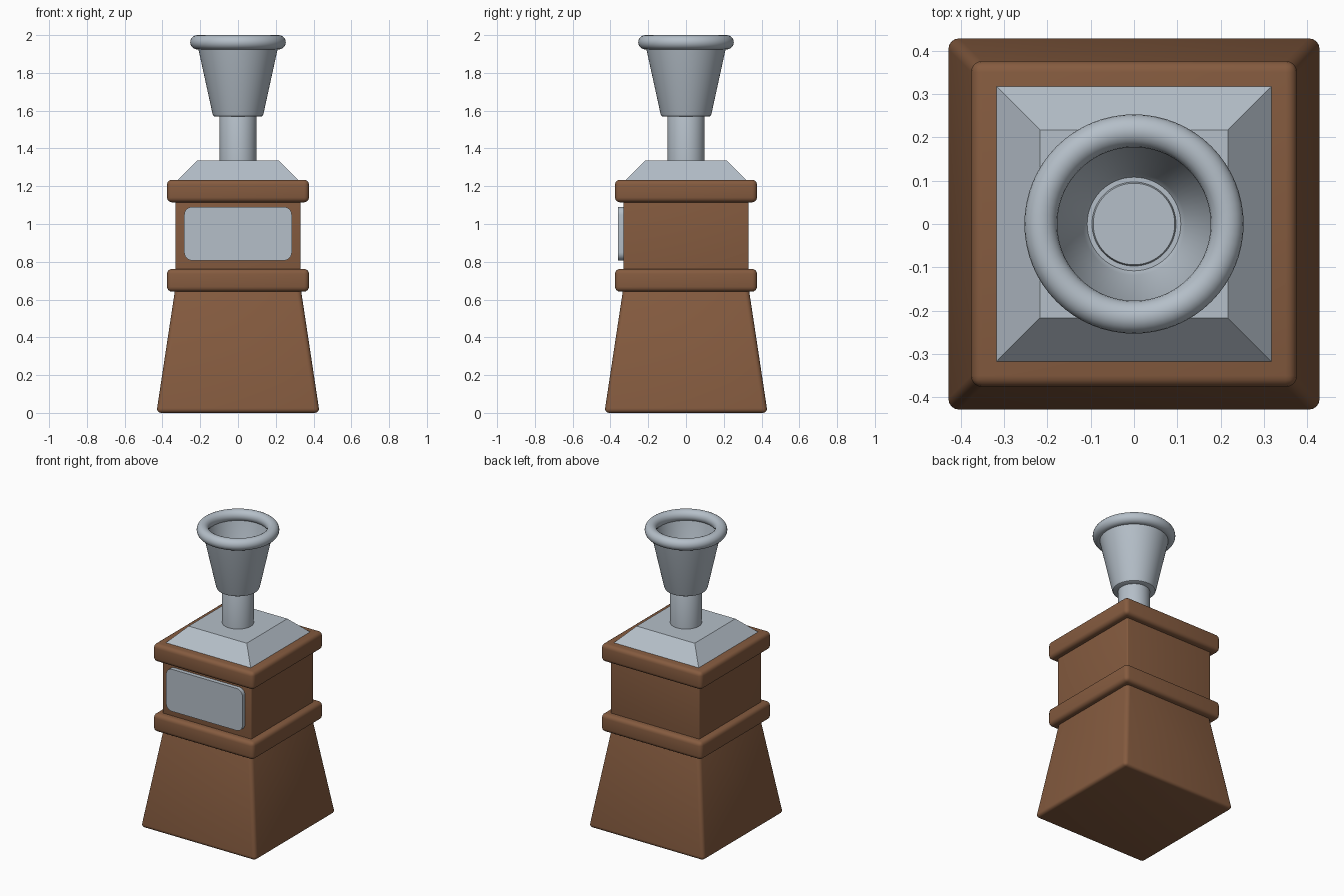
import bpy, bmesh, math

if "Cube" in bpy.data.objects:
    bpy.data.objects.remove(bpy.data.objects["Cube"])


def material(name, rgb):
    m = bpy.data.materials.new(name)
    m.diffuse_color = (*rgb, 1)
    m.use_nodes = True
    m.node_tree.nodes["Principled BSDF"].inputs["Base Color"].default_value = m.diffuse_color
    return m


WOOD = material("brown wood", (0.235, 0.105, 0.050))
METAL = material("pale metal", (0.46, 0.52, 0.58))


def finish(bm, name, mat, smooth=True, angle=40):
    bmesh.ops.recalc_face_normals(bm, faces=bm.faces)
    me = bpy.data.meshes.new(name)
    bm.to_mesh(me)
    bm.free()
    me.materials.append(mat)
    ob = bpy.data.objects.new(name, me)
    bpy.context.collection.objects.link(ob)
    if smooth:
        bpy.ops.object.select_all(action='DESELECT')
        ob.select_set(True)
        bpy.context.view_layer.objects.active = ob
        bpy.ops.object.shade_smooth_by_angle(angle=math.radians(angle))
    return ob


def square_block(name, mat, z0, z1, half0, half1, bevel=0.0):
    """Square block, optionally tapered, with rounded edges."""
    bm = bmesh.new()
    bmesh.ops.create_cube(bm, size=2)
    for v in bm.verts:
        h, z = (half1, z1) if v.co.z > 0 else (half0, z0)
        v.co = (v.co.x * h, v.co.y * h, z)
    if bevel:
        bmesh.ops.bevel(bm, geom=bm.edges[:], offset=bevel, segments=4,
                        profile=0.5, affect='EDGES')
    return finish(bm, name, mat, bool(bevel))


def lathe(name, mat, profile, steps=64, closed=False):
    """Spin an (r, z) profile around the vertical axis."""
    bm = bmesh.new()
    vs = [bm.verts.new((r, 0, z)) for r, z in profile]
    edges = [bm.edges.new(p) for p in zip(vs, vs[1:])]
    if closed:
        edges.append(bm.edges.new((vs[-1], vs[0])))
    bmesh.ops.spin(bm, geom=vs + edges, axis=(0, 0, 1), cent=(0, 0, 0),
                   angle=math.tau, steps=steps)
    bmesh.ops.remove_doubles(bm, verts=bm.verts, dist=1e-5)
    return finish(bm, name, mat)


# Wooden body
square_block("tapered_base", WOOD, 0, 0.70, 0.432, 0.326, 0.025)
square_block("middle_box", WOOD, 0.70, 1.20, 0.332, 0.332, 0.008)
square_block("lower_band", WOOD, 0.642, 0.762, 0.376, 0.376, 0.026)
square_block("upper_band", WOOD, 1.115, 1.234, 0.376, 0.376, 0.026)

# Sloped metal cap
square_block("sloped_cap", METAL, 1.23, 1.335, 0.321, 0.217)

# Front plate with rounded corners
bm = bmesh.new()
ring = []
for cx, cz, start in ((1, 1, 0), (-1, 1, 90), (-1, -1, 180), (1, -1, 270)):
    for i in range(7):
        a = math.radians(start + i * 15)
        ring.append(bm.verts.new((cx * 0.242 + 0.043 * math.cos(a), -0.360,
                                  0.949 + cz * 0.099 + 0.043 * math.sin(a))))
face = bm.faces.new(ring)
out = bmesh.ops.extrude_face_region(bm, geom=[face])
for g in out["geom"]:
    if isinstance(g, bmesh.types.BMVert):
        g.co.y = -0.325
# restore the front face if the extrusion consumed it
if not any(all(abs(v.co.y + 0.360) < 1e-5 for v in f.verts) for f in bm.faces):
    bm.faces.new(ring)
finish(bm, "front_plate", METAL)

# Stem with a slightly rounded top, ending on the cup floor
lathe("stem", METAL, [(0, 1.32), (0.097, 1.32), (0.097, 1.595),
                      (0.094, 1.602), (0, 1.602)])

# Hollow flared cup
lathe("cup", METAL, [(0, 1.568), (0.122, 1.568), (0.130, 1.572),
                     (0.135, 1.584), (0.215, 1.95), (0.192, 1.95),
                     (0.118, 1.605), (0.108, 1.592), (0, 1.592)])

# Rounded cup rim
lathe("cup_rim", METAL,
      [(0.215 + 0.038 * math.cos(math.tau * i / 20),
        1.962 + 0.038 * math.sin(math.tau * i / 20)) for i in range(20)],
      closed=True)
